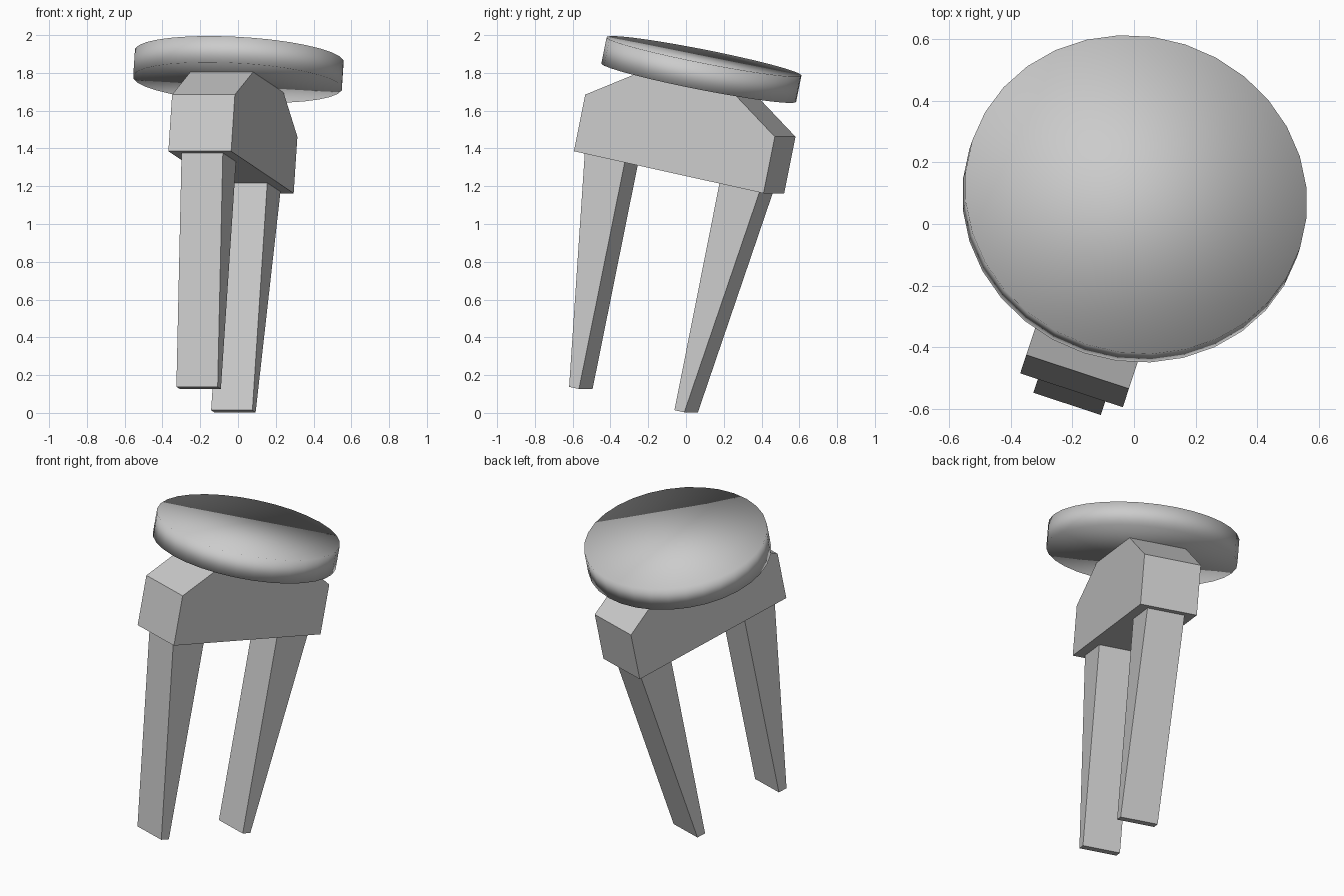
import bpy, bmesh, math
from mathutils import Matrix, Vector, Euler

cube = bpy.data.objects.get("Cube")
if cube:
    bpy.data.objects.remove(cube, do_unlink=True)

grey = bpy.data.materials.new("light grey")
grey.use_nodes = True
GREY = (0.6, 0.6, 0.6, 1)
grey.diffuse_color = GREY
grey.node_tree.nodes["Principled BSDF"].inputs["Base Color"].default_value = GREY

# The whole tool leans: local x = thickness, y = length, z = its own upright axis
LEAN = (Matrix.Translation((-0.037, -0.037, 1.274))
        @ Euler((math.radians(-11.9), 0, math.radians(-18.25))).to_matrix().to_4x4())


def add_object(name, bm):
    bmesh.ops.recalc_face_normals(bm, faces=bm.faces)
    bm.transform(LEAN)
    mesh = bpy.data.meshes.new(name)
    bm.to_mesh(mesh)
    bm.free()
    mesh.materials.append(grey)
    obj = bpy.data.objects.new(name, mesh)
    bpy.context.collection.objects.link(obj)
    return obj


def slab(name, profile, half_width):
    """Extrude a (length, height) profile across the thickness."""
    bm = bmesh.new()
    face = bm.faces.new([bm.verts.new((-half_width, y, z)) for y, z in profile])
    new = bmesh.ops.extrude_face_region(bm, geom=[face])["geom"]
    bmesh.ops.translate(bm, vec=Vector((2 * half_width, 0, 0)),
                        verts=[v for v in new if isinstance(v, bmesh.types.BMVert)])
    return add_object(name, bm)


# Body block with chamfered shoulders
half = [(0.54, 0), (0.54, 0.306), (0.263, 0.487)]
slab("body", half + [(-y, z) for y, z in reversed(half)], 0.175)

# Two prongs, straight inside and tapered outside
prong = [(0.27, 0), (0.498, 0), (0.328, -1.23), (0.272, -1.23)]
for name, side in (("front_prong", -1), ("back_prong", 1)):
    slab(name, [(side * y, z) for y, z in prong], 0.115)

# Slightly oval round cap, smooth all over
bm = bmesh.new()
bmesh.ops.create_cone(bm, cap_ends=True, segments=32, radius1=1, radius2=1, depth=0.142,
                      matrix=Matrix.Translation((0, 0.01, 0.558))
                      @ Matrix.Diagonal((0.559, 0.523, 1, 1)))
for f in bm.faces:
    f.smooth = True
add_object("cap", bm)
